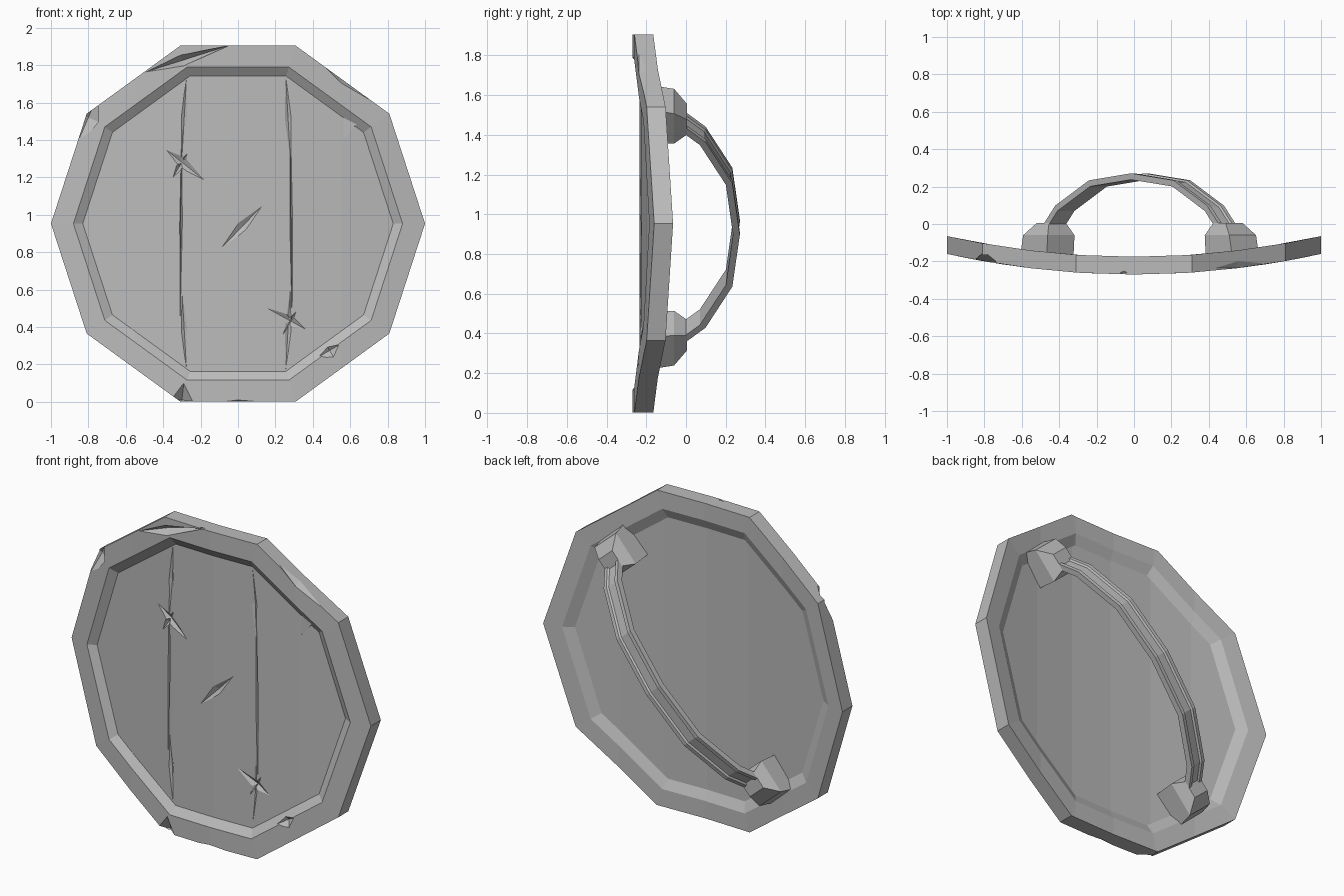
import bpy, bmesh, math
from mathutils import Vector, Matrix

cube = bpy.data.objects.get("Cube")
if cube:
    bpy.data.objects.remove(cube, do_unlink=True)

MID = 0.953          # height of the shield centre
SIDES = 10

grey = bpy.data.materials.new("plain grey")
grey.diffuse_color = (0.5, 0.5, 0.5, 1)
grey.use_nodes = True
grey.node_tree.nodes["Principled BSDF"].inputs["Base Color"].default_value = (0.5, 0.5, 0.5, 1)


def finish(bm, name):
    bmesh.ops.recalc_face_normals(bm, faces=bm.faces)
    mesh = bpy.data.meshes.new(name)
    bm.to_mesh(mesh)
    bm.free()
    mesh.materials.append(grey)
    obj = bpy.data.objects.new(name, mesh)
    bpy.context.collection.objects.link(obj)
    return obj


def front_y(x):
    """Front of the bowed rim at a given x."""
    return -0.27 + 0.11 * x * x


def loft(bm, rings, close=False):
    """Skin matching closed rings; cap the ends unless closed."""
    loops = [[bm.verts.new(p) for p in ring] for ring in rings]
    pairs = list(zip(loops, loops[1:]))
    for a, b in pairs:
        n = len(a)
        for i in range(n):
            bm.faces.new((a[i], a[(i + 1) % n], b[(i + 1) % n], b[i]))
    bm.faces.new(loops[0])
    bm.faces.new(loops[-1])


# Shield: ten-sided plate with a raised rim on both faces, bowed across x
def build_shield():
    profile = [(0.83, 0.035), (0.88, 0), (1, 0), (1, 0.095), (0.89, 0.095), (0.83, 0.068)]
    rings = []
    for radius, depth in profile:
        angles = [math.tau * i / SIDES for i in range(SIDES)]
        rings.append([(radius * math.cos(a), depth, MID + radius * math.sin(a)) for a in angles])
    bm = bmesh.new()
    loft(bm, rings)
    for x in (-0.55, -0.28, 0, 0.28, 0.55):
        geom = bm.verts[:] + bm.edges[:] + bm.faces[:]
        bmesh.ops.bisect_plane(bm, geom=geom, plane_co=(x, 0, 0), plane_no=(1, 0, 0))
    for v in bm.verts:
        v.co.y += front_y(v.co.x)
    return finish(bm, "shield")


# Cutter: stretched diamond between two points on the front
def diamond(a, b, width, depth, y):
    a, b = Vector((a[0], y, a[1])), Vector((b[0], y, b[1]))
    along = b - a
    side = along.normalized().cross(Vector((0, 1, 0))) * width
    middle = (a + b) / 2
    bm = bmesh.new()
    ring = [bm.verts.new(p) for p in (a, middle + side, b, middle - side)]
    for sign in (-1, 1):
        tip = bm.verts.new(middle + Vector((0, sign * depth, 0)))
        for i in range(4):
            bm.faces.new((ring[i], ring[(i + 1) % 4], tip))
    return finish(bm, "cutter")


def carve(target, cutter):
    mod = target.modifiers.new("carve", 'BOOLEAN')
    mod.operation = 'DIFFERENCE'
    mod.solver = 'EXACT'
    mod.object = cutter
    cutter.hide_render = True
    bpy.context.view_layer.objects.active = target
    bpy.ops.object.modifier_apply(modifier=mod.name)
    bpy.data.objects.remove(cutter, do_unlink=True)


shield = build_shield()

# Sword gouges on the panel
for a, b, w in (((-0.45, 1.4), (-0.16, 1.17), 0.03),
                ((-0.36, 1.18), (-0.27, 1.33), 0.02),
                ((-0.12, 0.79), (0.17, 1.09), 0.03),
                ((0.14, 0.51), (0.43, 0.35), 0.03),
                ((0.24, 0.36), (0.32, 0.5), 0.015)):
    carve(shield, diamond(a, b, w, 0.02, front_y((a[0] + b[0]) / 2) + 0.033))

# Plank gaps: long thin slits that widen toward the ends
for x, s in ((-0.29, 1), (0.27, -1)):
    y = front_y(x) + 0.035
    carve(shield, diamond((x - 0.02 * s, 0.35), (x - 0.01 * s, 1.55), 0.008, 0.014, y))
    carve(shield, diamond((x - 0.01 * s, 1.3), (x + 0.015 * s, 1.74), 0.018, 0.012, y))
    carve(shield, diamond((x - 0.01 * s, 0.6), (x + 0.015 * s, 0.17), 0.018, 0.012, y))

# Chips knocked out of the rim's front edge
for a, b, w, d in (((-0.6, 1.73), (0, 1.92), 0.03, 0.05),
                   ((0.31, 1.93), (0.81, 1.53), 0.025, 0.05),
                   ((-0.86, 1.38), (-0.74, 1.66), 0.07, 0.05),
                   ((-0.82, 0.34), (-0.29, -0.02), 0.015, 0.06),
                   ((-0.3, -0.02), (0.3, -0.01), 0.025, 0.06),
                   ((-0.31, -0.08), (-0.29, 0.1), 0.06, 0.05),
                   ((0.43, 0.24), (0.55, 0.31), 0.045, 0.03)):
    carve(shield, diamond(a, b, w, d, front_y((a[0] + b[0]) / 2)))

# Grip frame: u runs along the diagonal, w across it, y outward
tilt = math.radians(49)
U = Vector((math.cos(tilt), 0, math.sin(tilt)))
W = Vector((-math.sin(tilt), 0, math.cos(tilt)))
CENTRE = Vector((0.03, 0, 0.935))


def grip_point(u, w, y):
    return CENTRE + U * u + W * w + Vector((0, y, 0))


# Arched strap with a shallow channel along its outer face
def build_strap():
    half = [(0, 0.255), (0.34, 0.218), (0.61, 0.085), (0.73, -0.04)]
    path = [(-u, y) for u, y in reversed(half[1:])] + half
    section = [(-0.06, -0.018), (-0.06, 0.016), (-0.036, 0.016), (-0.028, 0.006),
               (0.028, 0.006), (0.036, 0.016), (0.06, 0.016), (0.06, -0.018)]
    rings = []
    for i, (u, y) in enumerate(path):
        u0, y0 = path[max(i - 1, 0)]
        u1, y1 = path[min(i + 1, len(path) - 1)]
        normal = Vector((y0 - y1, u1 - u0)).normalized()
        rings.append([grip_point(u + normal.x * t, w, y + normal.y * t) for w, t in section])
    bm = bmesh.new()
    loft(bm, rings)
    return finish(bm, "grip_strap")


build_strap()


# Tapered blocks that hold the strap ends
def build_block(sign, name):
    levels = [(-0.2, 0.65, 0.87, 0.095), (-0.06, 0.64, 0.84, 0.095), (0.005, 0.67, 0.77, 0.06)]
    rings = []
    for y, u0, u1, w in levels:
        corners = ((u0, -w), (u1, -w), (u1, w), (u0, w))
        rings.append([grip_point(sign * u, sw, y) for u, sw in corners])
    bm = bmesh.new()
    loft(bm, rings)
    return finish(bm, name)


build_block(1, "upper_grip_block")
build_block(-1, "lower_grip_block")
